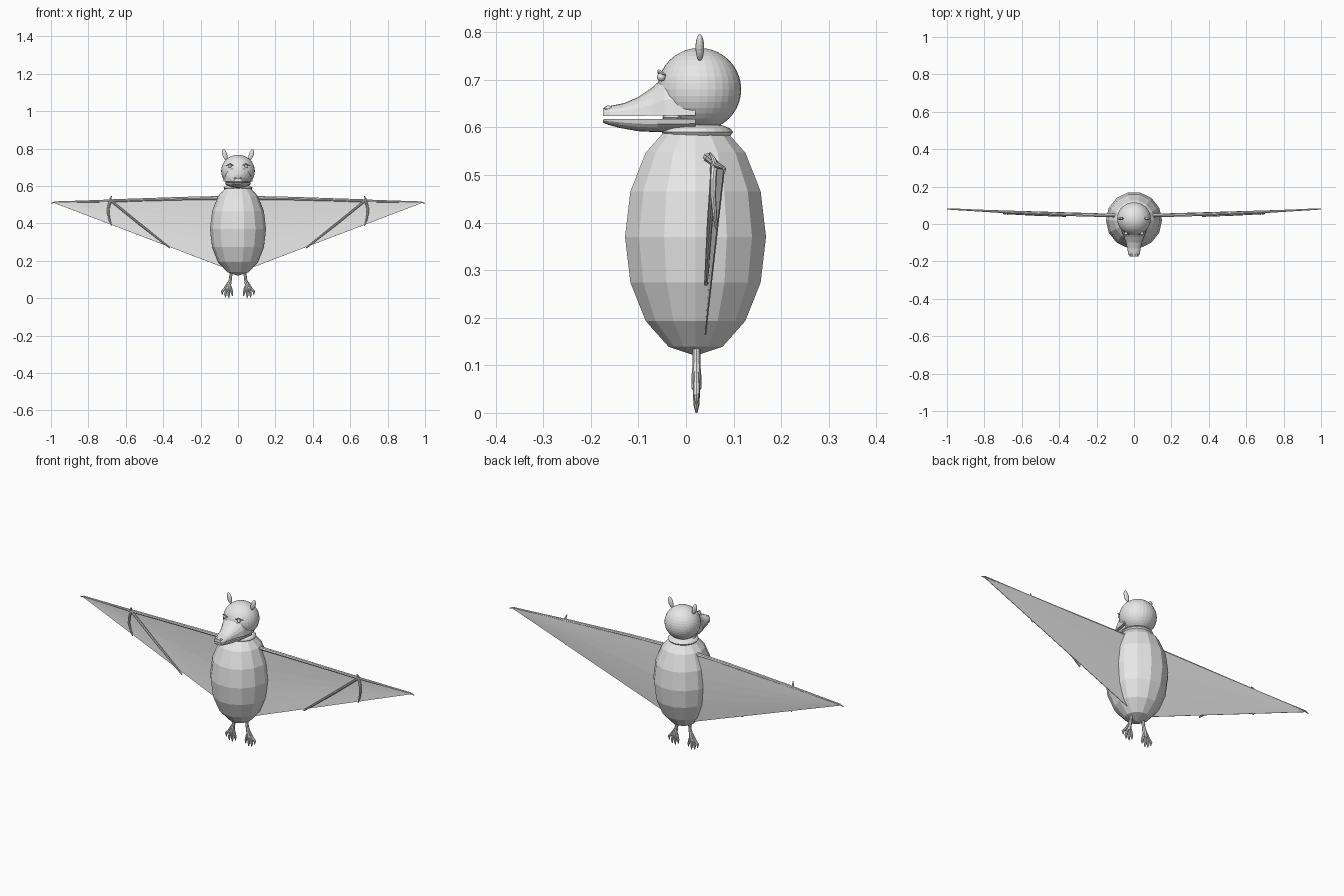
import bpy, bmesh, math
from mathutils import Matrix, Vector

cube = bpy.data.objects.get("Cube")
if cube:
    bpy.data.objects.remove(cube, do_unlink=True)

grey = bpy.data.materials.new("pale_grey")
grey.use_nodes = True
grey.diffuse_color = (0.8, 0.8, 0.8, 1)
grey.node_tree.nodes["Principled BSDF"].inputs["Base Color"].default_value = (0.8, 0.8, 0.8, 1)


def finish(name, bm, mirror=False):
    bmesh.ops.recalc_face_normals(bm, faces=bm.faces)
    mesh = bpy.data.meshes.new(name)
    bm.to_mesh(mesh)
    bm.free()
    mesh.materials.append(grey)
    obj = bpy.data.objects.new(name, mesh)
    bpy.context.collection.objects.link(obj)
    if mirror:
        obj.modifiers.new("Mirror", 'MIRROR')
    return obj


def ball(name, centre, size, segs, rings, mirror=False, tilt=0, turn=0):
    bm = bmesh.new()
    m = (Matrix.Translation(centre) @ Matrix.Rotation(tilt, 4, 'Y')
         @ Matrix.Diagonal((*size, 1)) @ Matrix.Rotation(turn, 4, 'Z'))
    bmesh.ops.create_uvsphere(bm, u_segments=segs, v_segments=rings, radius=1, matrix=m)
    return finish(name, bm, mirror)


def skin(name, loops, mirror=False):
    """Join matching closed loops of points into a capped solid."""
    bm = bmesh.new()
    rows = [[bm.verts.new(p) for p in loop] for loop in loops]
    n = len(rows[0])
    for a, b in zip(rows, rows[1:]):
        for i in range(n):
            j = (i + 1) % n
            bm.faces.new((a[i], a[j], b[j], b[i]))
    bm.faces.new(rows[0])
    bm.faces.new(rows[-1])
    return finish(name, bm, mirror)


def tube(name, points, radii, sides=8):
    """Tapered limb along a path, mirrored to both sides."""
    pts = [Vector(p) for p in points]
    loops = []
    for i, (p, r) in enumerate(zip(pts, radii)):
        d = (pts[min(i + 1, len(pts) - 1)] - pts[max(i - 1, 0)]).normalized()
        u = d.cross(Vector((0, 1, 0))).normalized()
        v = d.cross(u)
        loops.append([p + r * (u * math.cos(a) + v * math.sin(a))
                      for a in (math.tau * k / sides for k in range(sides))])
    return skin(name, loops, True)


def jaw(name, sections, up):
    """Half-round muzzle; each section is y, flat z, outer z, half width."""
    loops = []
    for y, flat, outer, w in sections:
        arc = [math.pi * k / 10 for k in range(11)]
        loops.append([(w * math.cos(a), y, flat + (outer - flat) * math.sin(a) ** 0.8)
                      for a in arc])
    return skin(name, loops)


# Body, collar and head
ball("body", (0, 0.02, 0.37), (0.15, 0.152, 0.25), 14, 8, turn=math.pi / 2)
ball("neck_collar", (0, 0.024, 0.59), (0.077, 0.075, 0.02), 24, 8)
ball("head", (0, 0.028, 0.68), (0.09, 0.088, 0.087), 32, 20)

# Muzzle with an open slit between the jaws
jaw("upper_jaw", [(0.02, 0.625, 0.73, 0.078), (-0.045, 0.625, 0.708, 0.066),
                  (-0.07, 0.625, 0.685, 0.054), (-0.1, 0.624, 0.664, 0.043),
                  (-0.13, 0.624, 0.651, 0.036), (-0.16, 0.624, 0.645, 0.031),
                  (-0.174, 0.624, 0.641, 0.022)], True)
jaw("lower_jaw", [(0.02, 0.618, 0.592, 0.07), (-0.06, 0.618, 0.59, 0.055),
                  (-0.1, 0.618, 0.592, 0.042), (-0.14, 0.618, 0.599, 0.034),
                  (-0.165, 0.618, 0.606, 0.028), (-0.174, 0.617, 0.61, 0.02)], False)
ball("mouth_lining", (0, -0.02, 0.621), (0.055, 0.03, 0.012), 16, 8)
ball("nostrils", (0.014, -0.163, 0.64), (0.007, 0.009, 0.006), 10, 6, True)

# Eyes, lids and ears
ball("eyes", (0.043, -0.052, 0.706), (0.009, 0.009, 0.009), 14, 8, True)
tube("eyelids", [(0.022, -0.055, 0.708), (0.042, -0.057, 0.718), (0.063, -0.043, 0.71)],
     [0.002, 0.004, 0.002], 6)
ball("ears", (0.071, 0.029, 0.768), (0.013, 0.009, 0.029), 14, 10, True, tilt=0.3)

# Wing membrane: thin sheet between the arm line and the trailing edge
root_top, root_low = Vector((0.06, 0.05, 0.536)), Vector((0.06, 0.04, 0.158))
tip = Vector((0.99, 0.08, 0.512))
bm = bmesh.new()
steps, rows = 16, 6
grid = []
for i in range(steps + 1):
    t = 0.995 * i / steps
    top, low = root_top.lerp(tip, t), root_low.lerp(tip, t)
    line = []
    for j in range(rows + 1):
        p = top.lerp(low, j / rows)
        p.y += 0.006 * math.sin(math.pi * j / rows) * (1 - t)
        line.append(bm.verts.new(p))
    grid.append(line)
for a, b in zip(grid, grid[1:]):
    for j in range(rows):
        bm.faces.new((a[j], b[j], b[j + 1], a[j + 1]))
membrane = finish("wing_membrane", bm, True)
solid = membrane.modifiers.new("Thickness", 'SOLIDIFY')
solid.thickness = 0.003
solid.offset = 0

# Wing bones
tube("arm_bone", [(0.07, 0.045, 0.537), (0.3, 0.05, 0.533), (0.5, 0.057, 0.527),
                  (0.68, 0.064, 0.521)], [0.01, 0.009, 0.008, 0.008])
tube("outer_finger", [(0.68, 0.064, 0.521), (0.85, 0.073, 0.517), (0.98, 0.08, 0.514),
                      (1.0, 0.081, 0.507)], [0.007, 0.005, 0.004, 0.002])
tube("curved_finger", [(0.68, 0.06, 0.525), (0.692, 0.057, 0.49), (0.694, 0.057, 0.455),
                       (0.687, 0.06, 0.42), (0.676, 0.064, 0.388)],
     [0.007, 0.007, 0.006, 0.005, 0.003])
tube("inner_finger", [(0.68, 0.058, 0.522), (0.53, 0.05, 0.4), (0.365, 0.042, 0.27)],
     [0.006, 0.006, 0.004])
tube("thumb_claw", [(0.684, 0.062, 0.515), (0.682, 0.058, 0.533), (0.676, 0.05, 0.547)],
     [0.007, 0.005, 0.002])

# Legs and splayed feet
tube("legs", [(0.036, 0.022, 0.15), (0.04, 0.022, 0.105), (0.048, 0.022, 0.07),
              (0.053, 0.022, 0.05)], [0.008, 0.008, 0.011, 0.01])
for k in range(4):
    x = 0.03 + 0.018 * k
    end = (0.017, 0.006, 0.009, 0.024)[k]
    tube(f"toe_{k + 1}", [(0.046 + 0.002 * k, 0.022, 0.085),
                          (0.038 + 0.011 * k, 0.022, 0.05),
                          (x + 0.002, 0.022, end + 0.012), (x, 0.022, end - 0.006)],
         [0.005, 0.0075, 0.0065, 0.002])
